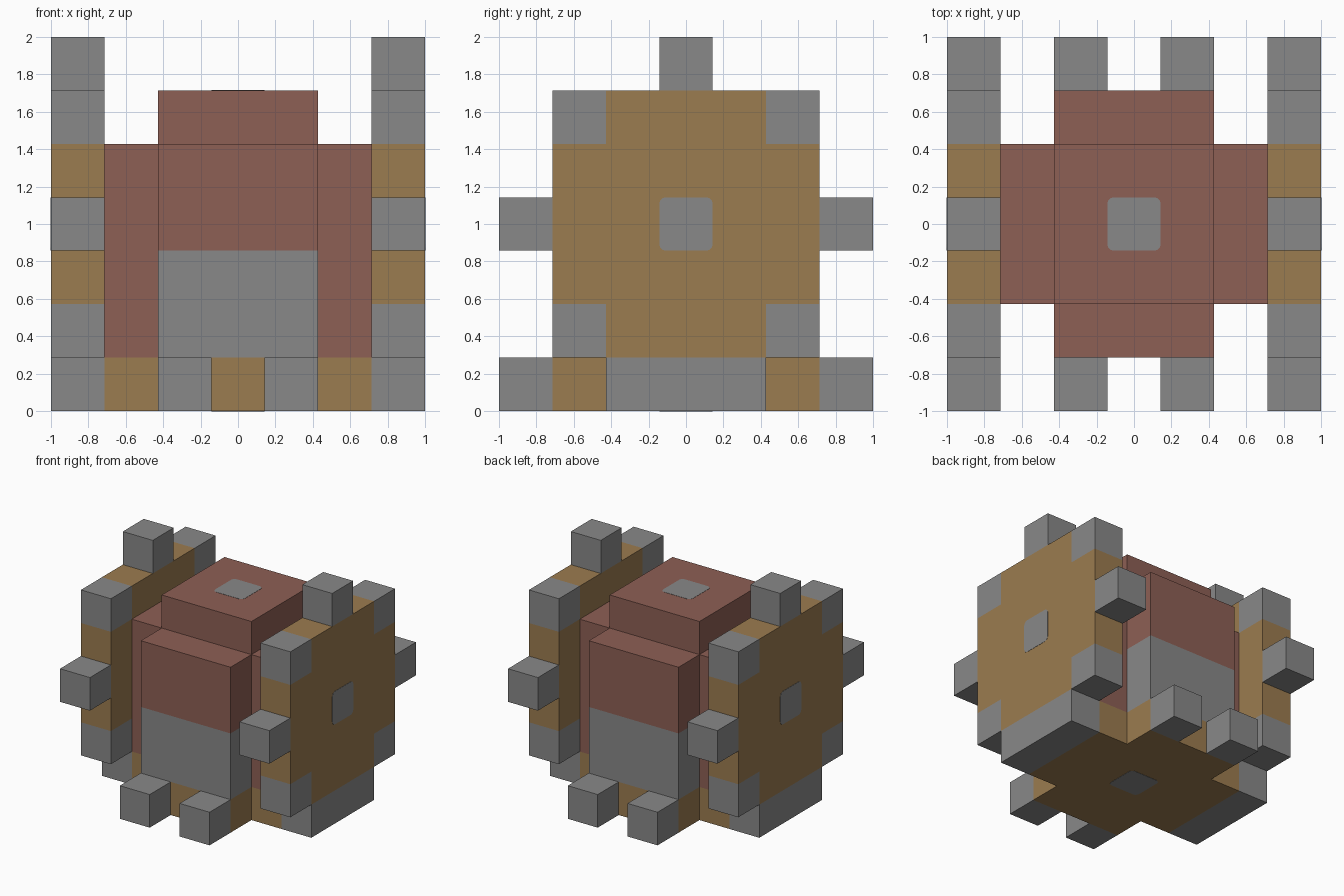
import bpy
import bmesh
from itertools import product
from mathutils import Matrix, Vector

if "Cube" in bpy.data.objects:
    bpy.data.objects.remove(bpy.data.objects["Cube"])

UNIT = 2 / 7  # the model sits on a 7 x 7 x 7 block lattice


def material(name, colour):
    mat = bpy.data.materials.new(name)
    mat.use_nodes = True
    mat.diffuse_color = (*colour, 1)
    mat.node_tree.nodes["Principled BSDF"].inputs["Base Color"].default_value = (*colour, 1)
    return mat


GREY = material("stone grey", (0.25, 0.25, 0.25))
OCHRE = material("ochre wood", (0.33, 0.20, 0.08))
RED = material("brick red", (0.27, 0.115, 0.09))


def block(x, y, z):
    """Lattice cells of a block, each axis given as (first, last)."""
    return set(product(*(range(a, b + 1) for a, b in (x, y, z))))


def point(cell):
    return Vector(((cell[0] - 3.5) * UNIT, (cell[1] - 3.5) * UNIT, cell[2] * UNIT))


def add_object(name, bm, mat):
    mesh = bpy.data.meshes.new(name)
    bm.to_mesh(mesh)
    bm.free()
    mesh.materials.append(mat)
    obj = bpy.data.objects.new(name, mesh)
    bpy.context.scene.collection.objects.link(obj)


parts = []

# Brick body: a stepped core with front and back bays
parts.append(("body_core", RED, block((2, 4), (2, 4), (1, 5))))
for side, x in (("right", 1), ("left", 5)):
    parts.append((side + "_body_side", RED, block((x, x), (2, 4), (1, 4))))
for end, y in (("front", 1), ("back", 5)):
    parts.append((end + "_bay", RED, block((2, 4), (y, y), (3, 4))))
    parts.append((end + "_lower_panel", GREY, block((2, 4), (y, y), (1, 2))))

# Cross-shaped base with end bars and feet
parts.append(("base", OCHRE, block((2, 4), (1, 5), (0, 0)) | block((1, 5), (2, 4), (0, 0))))
for end, y in (("front", 0), ("back", 6)):
    for side, x in (("right", 2), ("left", 4)):
        parts.append((f"{end}_{side}_foot", GREY, {(x, y, 0)}))

# Side wheels: square plates with grey corners and teeth
for side, x in (("right", 0), ("left", 6)):
    corners = set(product((x,), (1, 5), (1, 5)))
    parts.append((side + "_wheel", OCHRE, block((x, x), (1, 5), (1, 5)) - corners))
    parts.append((side + "_wheel_corners", GREY, corners))
    parts.append((side + "_wheel_teeth", GREY, {(x, 0, 3), (x, 6, 3), (x, 3, 6)}))
    parts.append((side + "_base_bar", GREY, block((x, x), (2, 4), (0, 0))))

# Build each part from its exposed block faces only
filled = set().union(*(cells for _, _, cells in parts))
for name, mat, cells in parts:
    bm = bmesh.new()
    for cell in sorted(cells):
        for axis, step in product(range(3), (0, 1)):
            neighbour = list(cell)
            neighbour[axis] += 2 * step - 1
            if tuple(neighbour) in filled:
                continue
            u, v = (axis + 1) % 3, (axis + 2) % 3
            loop = []
            for du, dv in ((0, 0), (1, 0), (1, 1), (0, 1)):
                corner = list(cell)
                corner[axis] += step
                corner[u] += du
                corner[v] += dv
                loop.append(bm.verts.new(point(corner)))
            bm.faces.new(loop if step else loop[::-1])
    bmesh.ops.remove_doubles(bm, verts=bm.verts, dist=0.001)
    bmesh.ops.dissolve_limit(bm, angle_limit=0.01, verts=bm.verts, edges=bm.edges)
    add_object(name, bm, mat)


# Round-cornered axle plates
def axle_plate(name, centre, axis):
    size = [UNIT] * 3
    size[axis] = 0.004
    bm = bmesh.new()
    bmesh.ops.create_cube(bm, size=1, matrix=Matrix.Diagonal((*size, 1)))
    rims = [e for e in bm.edges
            if abs((e.verts[0].co - e.verts[1].co)[axis]) > 0.001]
    bmesh.ops.bevel(bm, geom=rims, offset=0.035, segments=3, profile=0.5, affect='EDGES')
    bmesh.ops.translate(bm, verts=bm.verts, vec=centre)
    add_object(name, bm, GREY)


axle_plate("right_axle", (-1, 0, 3.5 * UNIT), 0)
axle_plate("left_axle", (1, 0, 3.5 * UNIT), 0)
axle_plate("top_axle", (0, 0, 6 * UNIT), 2)
axle_plate("bottom_axle", (0, 0, 0), 2)
